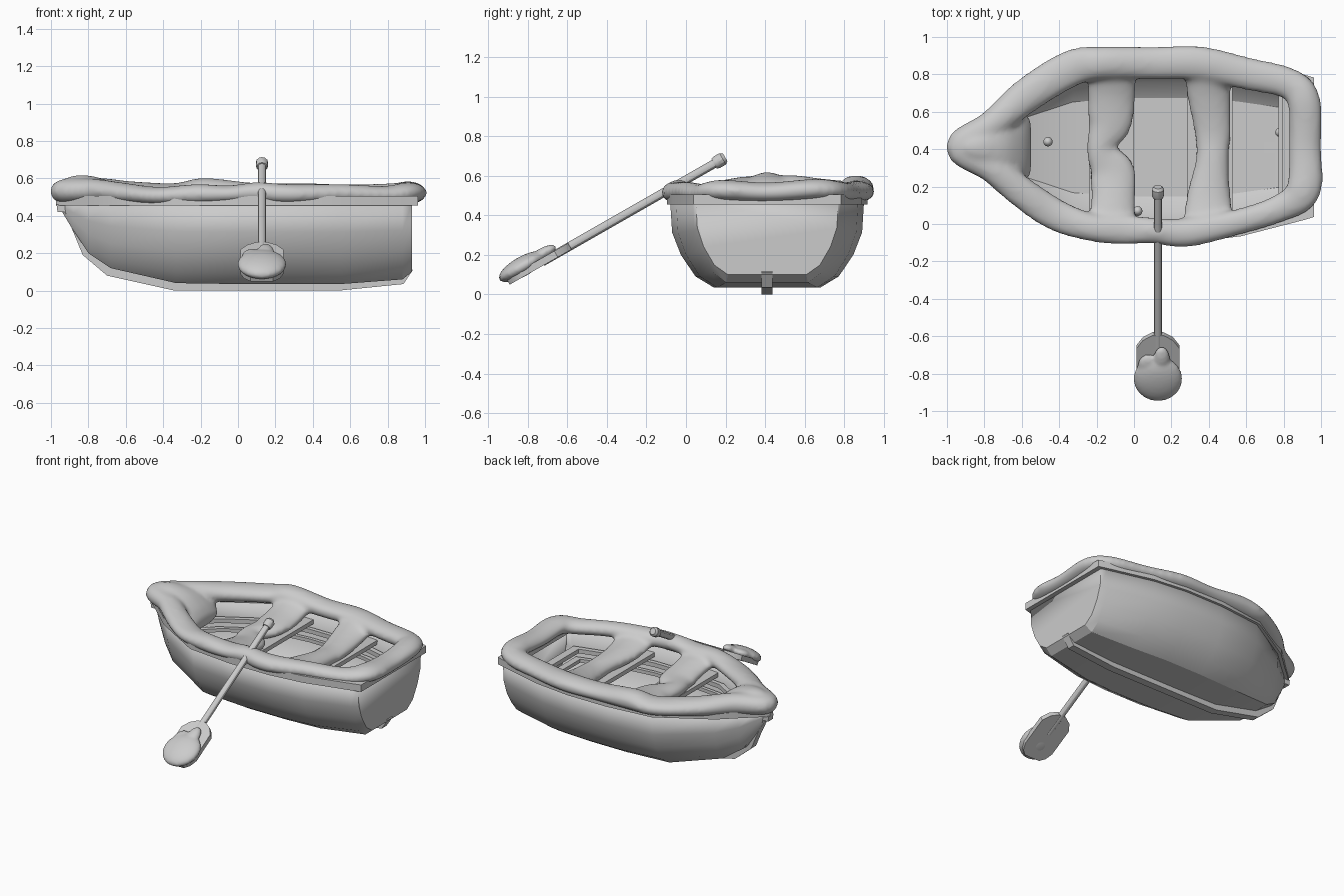
import bpy, bmesh, math
from mathutils import Vector, Matrix

if "Cube" in bpy.data.objects:
    bpy.data.objects.remove(bpy.data.objects["Cube"])

CY = 0.41  # boat centreline


def finish(name, bm, angle=30):
    bmesh.ops.recalc_face_normals(bm, faces=bm.faces)
    me = bpy.data.meshes.new(name)
    bm.to_mesh(me)
    bm.free()
    ob = bpy.data.objects.new(name, me)
    bpy.context.collection.objects.link(ob)
    bpy.ops.object.select_all(action='DESELECT')
    ob.select_set(True)
    bpy.context.view_layer.objects.active = ob
    bpy.ops.object.shade_smooth_by_angle(angle=math.radians(angle))
    return ob


def loft(bm, rings, ring_closed=True, path_closed=False, caps=(True, True)):
    vs = [[bm.verts.new(p) for p in r] for r in rings]
    n, m = len(vs), len(vs[0])
    for i in range(n if path_closed else n - 1):
        a, b = vs[i], vs[(i + 1) % n]
        for j in range(m if ring_closed else m - 1):
            k = (j + 1) % m
            bm.faces.new((a[j], a[k], b[k], b[j]))
    if not path_closed:
        if caps[0]:
            bm.faces.new(vs[0])
        if caps[1]:
            bm.faces.new(vs[-1])


def catmull(pts, closed, steps=6):
    n, out = len(pts), []
    get = lambda i: pts[i % n] if closed else pts[max(0, min(n - 1, i))]
    for i in range(n if closed else n - 1):
        p0, p1, p2, p3 = (get(i + k) for k in (-1, 0, 1, 2))
        for s in range(steps):
            t = s / steps
            out.append([0.5 * (2*b + (c - a)*t + (2*a - 5*b + 4*c - d)*t*t + (3*b - a - 3*c + d)*t**3)
                        for a, b, c, d in zip(p0, p1, p2, p3)])
    return out if closed else out + [list(pts[-1])]


def snow_tube(bm, keys, closed=False, sides=16):
    """keys: x, y, z, half width, half height"""
    pts = catmull(keys, closed)
    n, rings = len(pts), []
    for i, (x, y, z, rw, rz) in enumerate(pts):
        a = pts[(i - 1) % n] if closed else pts[max(i - 1, 0)]
        b = pts[(i + 1) % n] if closed else pts[min(i + 1, n - 1)]
        t = Vector((b[0] - a[0], b[1] - a[1], 0)).normalized()
        side = Vector((t.y, -t.x, 0))
        rings.append([Vector((x, y, z)) + side * rw * math.cos(q) + Vector((0, 0, rz * math.sin(q)))
                      for q in (2 * math.pi * k / sides for k in range(sides))])
    loft(bm, rings, path_closed=closed)


def blob(bm, pos, size, rot=Matrix()):
    m = Matrix.Translation(pos) @ rot @ Matrix.Diagonal((*size, 1))
    bmesh.ops.create_uvsphere(bm, u_segments=20, v_segments=12, radius=1, matrix=m)


def make_snow(name, bm, voxel, smooth):
    ob = finish(name, bm, 180)
    r = ob.modifiers.new("Remesh", 'REMESH')
    r.mode, r.voxel_size, r.use_smooth_shade = 'VOXEL', voxel, True
    s = ob.modifiers.new("Smooth", 'SMOOTH')
    s.factor, s.iterations = 0.5, smooth
    return ob


# Hull: stations of x, half width, bottom height
stations = [(-.94, .015, .42), (-.88, .07, .32), (-.80, .14, .2), (-.68, .25, .12), (-.33, .455, .04),
            (0, .49, .035), (.3, .49, .035), (.55, .46, .035), (.88, .375, .06), (.93, .36, .10)]
half = [(1, 1), (.98, .64), (.89, .38), (.74, .13), (.55, 0)]
section = half + [(-w, h) for w, h in reversed(half)]
bm = bmesh.new()
loft(bm, [[(x, CY + w * f, b + (.47 - b) * h) for f, h in section] for x, w, b in stations], ring_closed=False)
hull = finish("hull", bm, 25)
shell = hull.modifiers.new("Thickness", 'SOLIDIFY')
shell.thickness, shell.offset = .025, -1

# Gunwale and inner stringers follow the hull outline
outline = [(x, w) for x, w, b in stations]
outline += [(x, -w) for x, w in reversed(outline)]


def band(name, inner, outer, z0, z1):
    bm = bmesh.new()
    loft(bm, [[(x * s, CY + y * s, z) for s, z in ((inner, z0), (outer, z0), (outer, z1), (inner, z1))]
              for x, y in outline], path_closed=True)
    finish(name, bm)


band("gunwale", .92, 1.035, .455, .505)
band("stringer", .85, .91, .32, .35)
band("lower_stringer", .83, .88, .26, .285)

# Keel: outer and inner edge of the strip
keel = [(-.97, .46, -.92, .46), (-.965, .42, -.90, .42), (-.925, .42, -.88, .42), (-.83, .19, -.78, .23),
        (-.70, .08, -.66, .14), (-.34, 0, -.33, .05), (.54, 0, .54, .05), (.885, .035, .86, .09),
        (.935, .11, .91, .14)]
bm = bmesh.new()
loft(bm, [[(a, CY - .028, b), (a, CY + .028, b), (c, CY + .028, d), (c, CY - .028, d)] for a, b, c, d in keel])
finish("keel", bm)

# Seat planks
for name, x, w in (("front_seat", -.12, .24), ("rear_seat", .405, .245)):
    bm = bmesh.new()
    bmesh.ops.create_cube(bm, size=1, matrix=Matrix.Translation((x, CY, .39)) @ Matrix.Diagonal((w, .91, .03, 1)))
    finish(name, bm)

# Snow on the rim, bow and seats
bm = bmesh.new()
rim = [(-.93, .41, .53, .08, .065), (-.76, .53, .535, .08, .07), (-.57, .69, .525, .095, .06),
       (-.34, .83, .52, .1, .055), (-.18, .86, .535, .09, .068), (.1, .86, .52, .088, .055),
       (.35, .86, .52, .092, .055), (.6, .805, .515, .088, .053), (.83, .75, .52, .085, .055),
       (.91, .65, .53, .09, .055), (.915, .41, .515, .088, .052), (.905, .18, .525, .095, .055),
       (.78, .085, .51, .075, .05), (.55, .01, .52, .07, .05), (.28, -.045, .515, .08, .055),
       (.1, -.035, .525, .07, .055), (-.05, -.03, .515, .082, .048), (-.22, -.02, .515, .075, .055),
       (-.42, .05, .505, .088, .05), (-.6, .17, .52, .085, .055), (-.76, .3, .535, .08, .062)]
snow_tube(bm, rim, True)
snow_tube(bm, [(-.97, .41, .53, .05, .05), (-.85, .41, .54, .09, .08), (-.7, .41, .51, .16, .08),
               (-.6, .41, .45, .19, .07), (-.55, .41, .41, .15, .04)])
snow_tube(bm, [(-.12, -.0, .49, .13, .05), (-.11, .15, .45, .12, .055), (-.12, .28, .43, .125, .05),
               (-.18, .4, .43, .075, .05), (-.13, .54, .44, .12, .05), (-.12, .7, .46, .13, .055),
               (-.12, .85, .52, .14, .055)])
snow_tube(bm, [(.4, -.0, .49, .14, .05), (.4, .15, .45, .12, .055), (.42, .35, .43, .09, .055),
               (.42, .5, .43, .1, .05), (.4, .7, .46, .12, .055), (.4, .85, .52, .14, .055)])
make_snow("boat_snow", bm, .016, 8)

# Snow lumps lying in the boat
for i, (x, y) in enumerate(((-.46, .44), (.78, .49), (.02, .07))):
    bm = bmesh.new()
    blob(bm, (x, y, .15), (.025, .025, .03))
    finish("snow_lump_%d" % (i + 1), bm, 180)

# Oar: local y runs along the shaft towards the handle
slope = math.atan2(.6, 1.05)
oar = Matrix.Translation((.128, -.90, .065)) @ Matrix.Rotation(slope, 4, 'X')
bm = bmesh.new()
prof = [(.2, .022), (1.2, .022), (1.2, .028), (1.215, .033), (1.25, .033), (1.265, .022)]
loft(bm, [[oar @ Vector((r * math.cos(q), y, r * math.sin(q))) for q in
           (math.pi * k / 6 for k in range(12))] for y, r in prof])
finish("oar_shaft", bm)
bm = bmesh.new()
blade = [(0, .06), (.03, .095), (.08, .115), (.28, .115), (.33, .08), (.36, .03)]
loft(bm, [[oar @ Vector((sx * w, y, z)) for sx, z in ((-1, -.018), (1, -.018), (1, .018), (-1, .018))]
          for y, w in blade])
finish("oar_blade", bm)

# Snow on the oar blade
bm = bmesh.new()
rot = Matrix.Rotation(slope, 4, 'X')
blob(bm, oar @ Vector((0, .1, .03)), (.132, .135, .05), rot)
blob(bm, oar @ Vector((.02, .22, .035)), (.045, .08, .03), rot)
blob(bm, oar @ Vector((-.05, .18, .03)), (.06, .07, .03), rot)
make_snow("oar_snow", bm, .01, 5)
